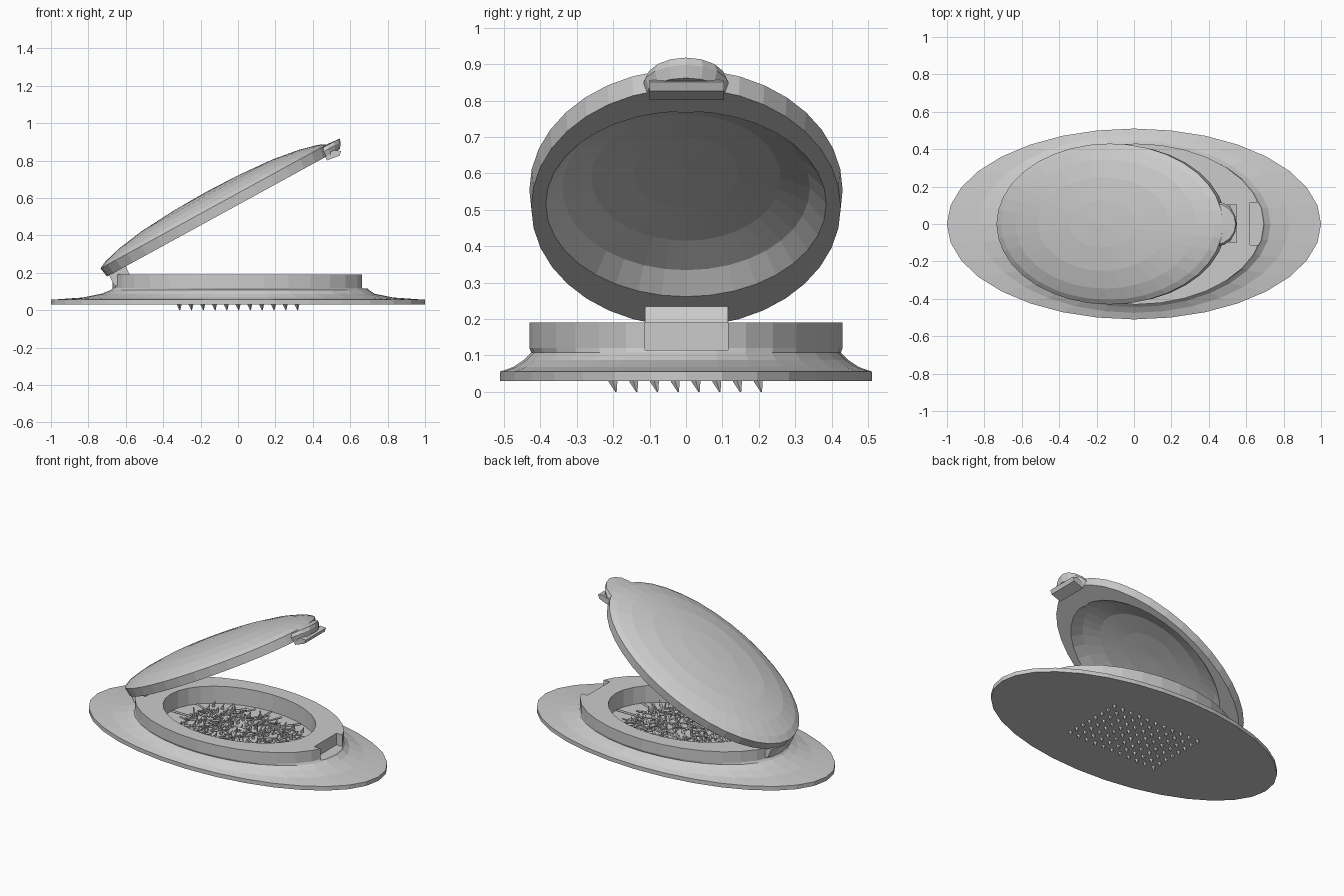
import bpy, bmesh, math, random
from mathutils import Vector, Matrix

if "Cube" in bpy.data.objects:
    bpy.data.objects.remove(bpy.data.objects["Cube"])

random.seed(4)
TILT = math.radians(28.7)
LID_M = Matrix.Translation((-0.70, 0, 0.18)) @ Matrix.Rotation(-TILT, 4, 'Y')


def finish(bm, name, matrix=None):
    bmesh.ops.recalc_face_normals(bm, faces=bm.faces)
    me = bpy.data.meshes.new(name)
    bm.to_mesh(me)
    bm.free()
    ob = bpy.data.objects.new(name, me)
    bpy.context.collection.objects.link(ob)
    if matrix:
        ob.matrix_world = matrix
    return ob


def oval_lathe(name, rings, z_first, z_last, sides=32, matrix=None):
    """Closed solid from elliptical rings (half x, half y, z, centre x)."""
    bm = bmesh.new()
    loops = []
    for a, b, z, cx in rings:
        loops.append([bm.verts.new((cx + a * math.cos(math.tau * i / sides),
                                    b * math.sin(math.tau * i / sides), z))
                      for i in range(sides)])
    for l0, l1 in zip(loops, loops[1:]):
        for i in range(sides):
            j = (i + 1) % sides
            bm.faces.new((l0[i], l0[j], l1[j], l1[i]))
    for loop, z, ring in ((loops[0], z_first, rings[0]), (loops[-1], z_last, rings[-1])):
        pole = bm.verts.new((ring[3], 0, z))
        for i in range(sides):
            bm.faces.new((loop[i], loop[(i + 1) % sides], pole))
    return finish(bm, name, matrix)


def box(name, lo, hi, matrix=None):
    bm = bmesh.new()
    lo, hi = Vector(lo), Vector(hi)
    bmesh.ops.create_cube(bm, size=1, matrix=Matrix.Translation((lo + hi) / 2)
                          @ Matrix.Diagonal((*(hi - lo), 1)))
    return finish(bm, name, matrix)


def prism(name, outline, y0, y1, matrix=None):
    """Extrude an xz outline along y."""
    bm = bmesh.new()
    f = bm.faces.new([bm.verts.new((x, y0, z)) for x, z in outline])
    new = bmesh.ops.extrude_face_region(bm, geom=[f])['geom']
    bmesh.ops.translate(bm, vec=(0, y1 - y0, 0),
                        verts=[v for v in new if isinstance(v, bmesh.types.BMVert)])
    return finish(bm, name, matrix)


def add_rod(bm, p, q, r0, r1, sides=4):
    p, q = Vector(p), Vector(q)
    d = q - p
    m = Matrix.Translation((p + q) / 2) @ d.to_track_quat('Z', 'Y').to_matrix().to_4x4()
    bmesh.ops.create_cone(bm, cap_ends=True, segments=sides, radius1=r0,
                          radius2=r1, depth=d.length, matrix=m)


# Base: wide flange, flared skirt, upright wall and recessed tray
base = oval_lathe("base", [
    (1.0, 0.51, 0.03, 0), (1.0, 0.51, 0.056, 0), (0.83, 0.475, 0.068, 0),
    (0.73, 0.445, 0.088, 0), (0.69, 0.425, 0.108, 0.01), (0.68, 0.43, 0.12, 0.01),
    (0.68, 0.43, 0.19, 0.01), (0.49, 0.335, 0.19, 0.01), (0.49, 0.335, 0.08, 0.01),
], 0.03, 0.08)

# Latch notch in the front end of the wall
cutter = box("notch_cutter", (0.62, -0.112, 0.115), (0.80, 0.115, 0.30))
cutter.hide_render = True
mod = base.modifiers.new("notch", 'BOOLEAN')
mod.object = cutter
mod.operation = 'DIFFERENCE'
mod.solver = 'EXACT'
bpy.context.view_layer.objects.active = base
bpy.ops.object.modifier_apply(modifier="notch")
bpy.data.objects.remove(cutter)

# Hinge block between wall and lid
prism("hinge", [(-0.66, 0.13), (-0.57, 0.13), (-0.58, 0.19), (-0.60, 0.237), (-0.69, 0.19)],
      -0.112, 0.115)

# Lid: hollow underside, flat rim, shallow dome
oval_lathe("lid", [
    (0.20, 0.145, 0.098, 0.70), (0.36, 0.26, 0.082, 0.70), (0.47, 0.34, 0.050, 0.70),
    (0.53, 0.385, 0.0, 0.70), (0.68, 0.425, 0.0, 0.68), (0.69, 0.43, 0.055, 0.68),
    (0.65, 0.405, 0.075, 0.68), (0.55, 0.345, 0.101, 0.68), (0.40, 0.25, 0.124, 0.68),
    (0.20, 0.125, 0.138, 0.68),
], 0.104, 0.143, sides=36, matrix=LID_M)

# Thumb tab and catch on the free end of the lid
oval_lathe("thumb_tab", [(0.10, 0.11, 0.0, 1.32), (0.12, 0.12, 0.03, 1.32),
                         (0.125, 0.11, 0.05, 1.32)], 0.0, 0.06, 16, LID_M)
prism("lid_catch", [(1.33, 0.01), (1.33, -0.02), (1.40, -0.03), (1.42, -0.012), (1.39, 0.01)],
      -0.10, 0.105, LID_M)

# Rows of pointed teeth under the base, and matching ones in the tray
teeth, tray = bmesh.new(), bmesh.new()
for i in range(11):
    for j in range(8):
        x, y = -0.315 + 0.063 * i, -0.2 + 0.057 * j
        add_rod(teeth, (x, y, 0.032), (x + 0.004, y + 0.008, 0.0), 0.014, 0.002, 5)
        add_rod(tray, (x, y, 0.078), (x + 0.015, y, 0.12), 0.012, 0.001)
finish(teeth, "under_teeth")
finish(tray, "tray_teeth")

# Radial ribs and tangled strands on the tray floor
strands = bmesh.new()
for k in range(12):
    t = math.tau * k / 12
    c, s = math.cos(t), math.sin(t)
    add_rod(strands, (0.01 + 0.3 * c, 0.2 * s, 0.085), (0.01 + 0.48 * c, 0.325 * s, 0.085),
            0.006, 0.006)
for k in range(150):
    t, r = random.uniform(0, math.tau), math.sqrt(random.random())
    x, y = 0.36 * r * math.cos(t), 0.235 * r * math.sin(t)
    a, h = random.uniform(0, math.tau), random.uniform(0.03, 0.07)
    dx, dy = h * math.cos(a), h * math.sin(a)
    add_rod(strands, (x - dx, y - dy, random.uniform(0.083, 0.11)),
            (x + dx, y + dy, random.uniform(0.083, 0.115)), 0.006, 0.004)
finish(strands, "tray_strands")
